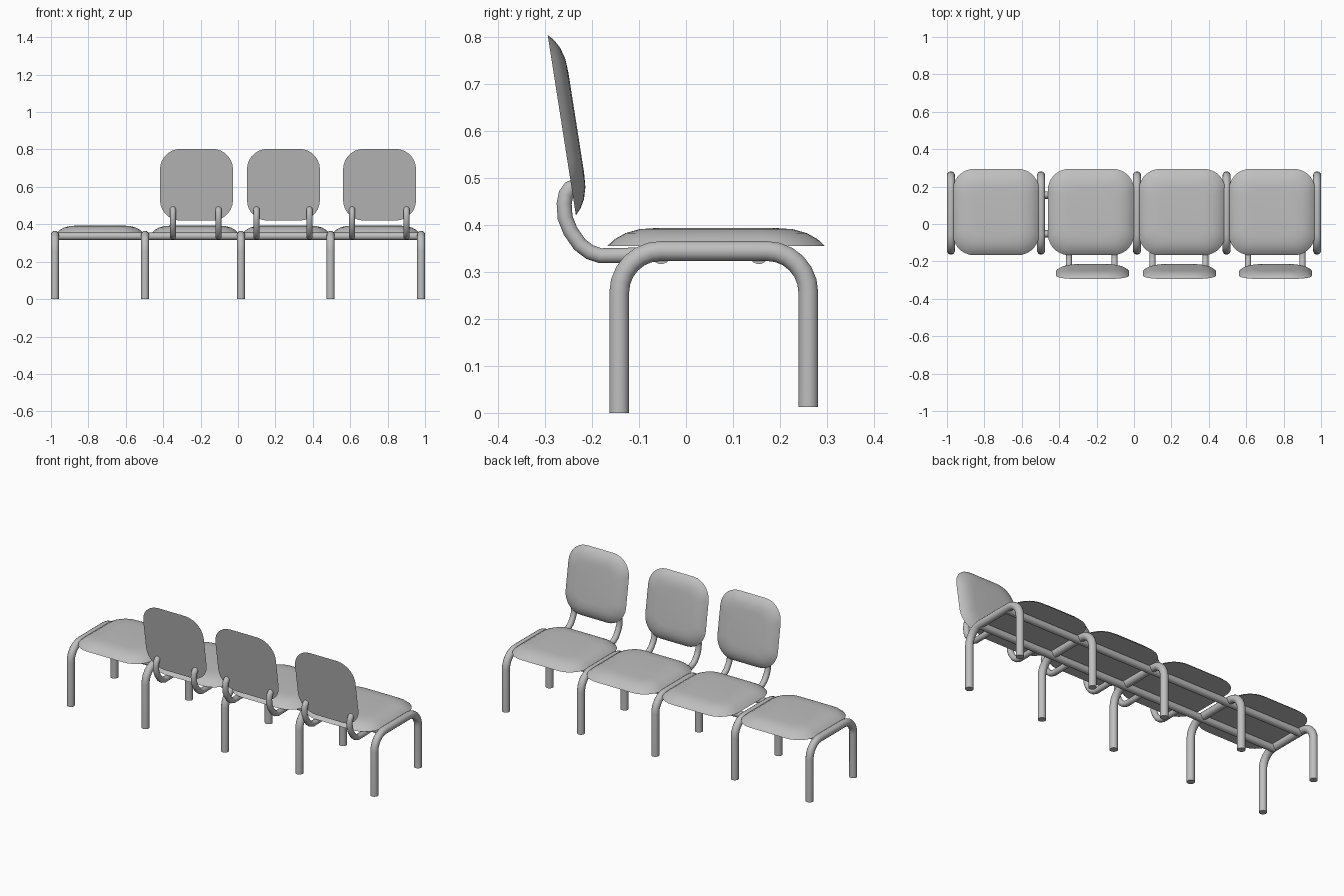
import bpy, bmesh, math
from mathutils import Matrix, Vector

if "Cube" in bpy.data.objects:
    bpy.data.objects.remove(bpy.data.objects["Cube"])

grey = bpy.data.materials.new("neutral grey")
grey.diffuse_color = (0.52, 0.52, 0.52, 1)
grey.use_nodes = True
grey.node_tree.nodes["Principled BSDF"].inputs["Base Color"].default_value = grey.diffuse_color


def finish(bm, name):
    bmesh.ops.recalc_face_normals(bm, faces=bm.faces)
    me = bpy.data.meshes.new(name)
    bm.to_mesh(me)
    bm.free()
    me.materials.append(grey)
    ob = bpy.data.objects.new(name, me)
    bpy.context.collection.objects.link(ob)
    bpy.ops.object.select_all(action='DESELECT')
    ob.select_set(True)
    bpy.context.view_layer.objects.active = ob
    bpy.ops.object.shade_smooth_by_angle(angle=math.radians(35))
    return ob


def bridge(bm, rings):
    n = len(rings[0])
    for a, b in zip(rings, rings[1:]):
        for i in range(n):
            j = (i + 1) % n
            bm.faces.new((a[i], a[j], b[j], b[i]))
    bm.faces.new(rings[0])
    bm.faces.new(rings[-1])


def tube(name, x, path, r, sides=14):
    """Capped round tube along a (y, z) path in the plane at x."""
    bm = bmesh.new()
    pts = [Vector(p) for p in path]
    rings = []
    for i, p in enumerate(pts):
        d0 = (p - pts[max(i - 1, 0)]).normalized()
        d1 = (pts[min(i + 1, len(pts) - 1)] - p).normalized()
        d = (d0 + d1).normalized()
        ring = []
        for k in range(sides):
            a = 2 * math.pi * k / sides
            s = r * math.sin(a)
            ring.append(bm.verts.new((x + r * math.cos(a), p.x - d.y * s, p.y + d.x * s)))
        rings.append(ring)
    bridge(bm, rings)
    return finish(bm, name)


def cushion(name, hx, hy, corner, scale, matrix):
    """Flat-backed pad with rounded corners and a domed face."""
    bm = bmesh.new()
    profile = [(0, 0), (0.015, 0.014), (0.038, 0.027), (0.068, 0.0355), (0.105, 0.038)]
    rings = []
    for inset, z in profile:
        inset, z = inset * scale, z * scale
        r = max(corner - inset * 0.6, 0.03)
        cx, cy = hx - inset - r, hy - inset - r
        ring = []
        for q, (sx, sy) in enumerate([(1, 1), (-1, 1), (-1, -1), (1, -1)]):
            for k in range(8):
                a = math.pi / 2 * (q + k / 7)
                ring.append(bm.verts.new((sx * cx + r * math.cos(a),
                                          sy * cy + r * math.sin(a), z)))
        rings.append(ring)
    bridge(bm, rings)
    bm.transform(matrix)
    return finish(bm, name)


# Leg hoops: two feet joined by a rounded bridge
R, TOP, YB, YF = 0.088, 0.344, -0.142, 0.26
hoop = [(YB, 0.0)]
hoop += [(YB + R - R * math.cos(math.pi / 12 * k), TOP - R + R * math.sin(math.pi / 12 * k)) for k in range(7)]
hoop += [(YF - R + R * math.sin(math.pi / 12 * k), TOP - R + R * math.cos(math.pi / 12 * k)) for k in range(7)]
hoop += [(YF, 0.012)]
for x in (-0.979, -0.497, 0.016, 0.495, 0.979):
    tube("leg_hoop", x, hoop, 0.0215)

# Long rails under the seats
for y in (-0.053, 0.155):
    bm = bmesh.new()
    bmesh.ops.create_cone(bm, cap_ends=True, segments=14, radius1=0.02, radius2=0.02, depth=1.958,
                          matrix=Matrix.Translation((0, y, 0.336)) @ Matrix.Rotation(math.pi / 2, 4, 'Y'))
    finish(bm, "seat_rail")

# Seats
for x in (-0.738, -0.23, 0.257, 0.738):
    cushion("seat", 0.231, 0.231, 0.115, 1.0, Matrix.Translation((x, 0.064, 0.355)))

# Backrests, tilted back, domed towards the seat
tilt = math.atan2(0.06, 0.383)
c, s = math.cos(tilt), math.sin(tilt)
for x in (-0.222, 0.243, 0.757):
    m = Matrix(((-1, 0, 0, x), (0, -s, c, -0.264), (0, c, s, 0.6115), (0, 0, 0, 1)))
    cushion("backrest", 0.195, 0.194, 0.11, 0.82, m)

# Curved arms carrying the backrests
arm = [(-0.05, 0.338), (-0.12, 0.335), (-0.182, 0.334), (-0.205, 0.342), (-0.226, 0.358), (-0.246, 0.387),
       (-0.257, 0.415), (-0.259, 0.445), (-0.255, 0.465), (-0.247, 0.477), (-0.236, 0.481)]
for x in (-0.348, -0.104, 0.099, 0.382, 0.61, 0.901):
    tube("backrest_arm", x, arm, 0.0165)
